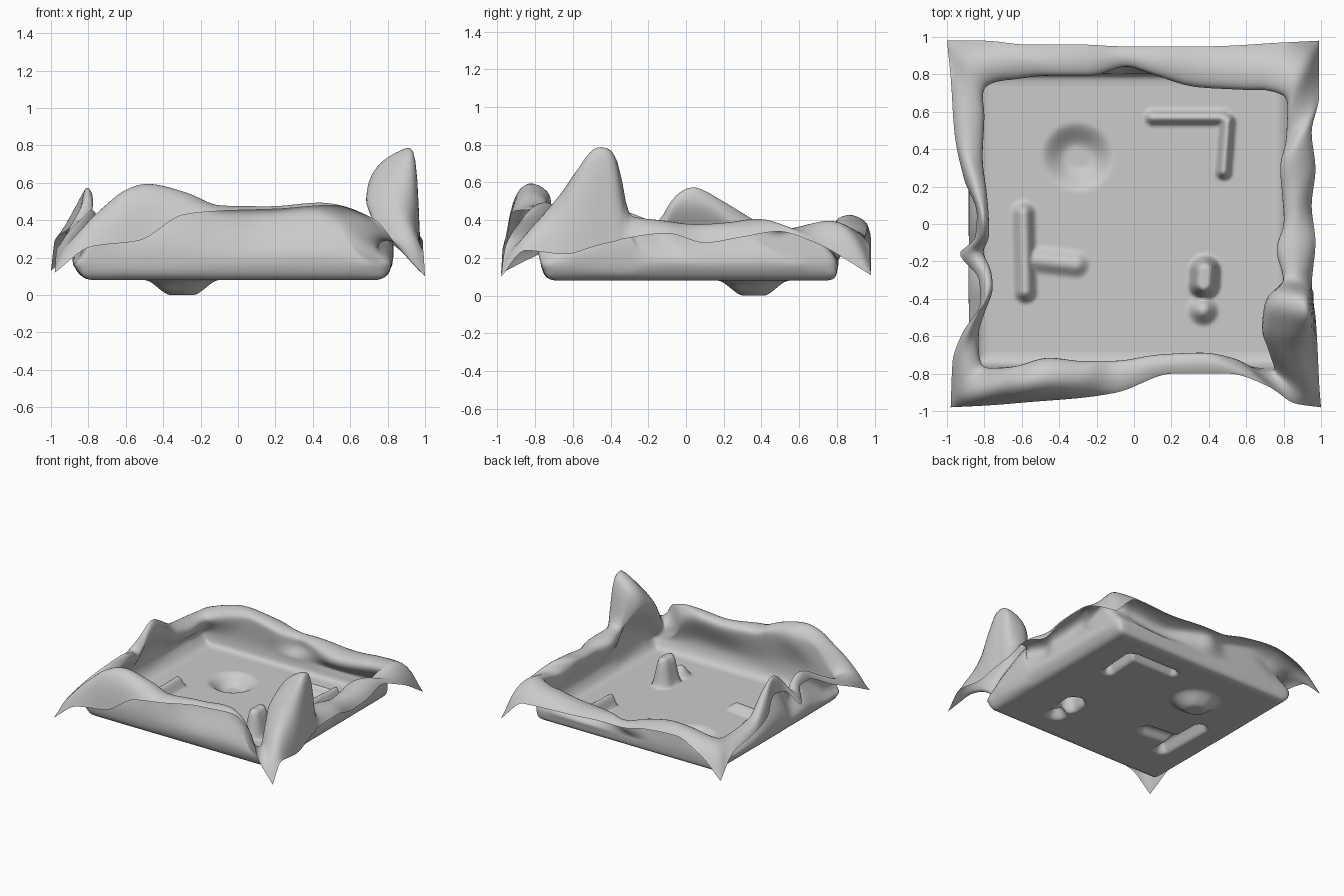
import bpy, bmesh, math
from mathutils import Vector

if "Cube" in bpy.data.objects:
    bpy.data.objects.remove(bpy.data.objects["Cube"])

mat = bpy.data.materials.new("plain_grey")
mat.diffuse_color = (0.6, 0.6, 0.6, 1)
mat.use_nodes = True
mat.node_tree.nodes["Principled BSDF"].inputs["Base Color"].default_value = mat.diffuse_color
FLOOR = 0.08

# Rim controls per side, going round anticlockwise:
# (position along side, inner lip distance, ridge height, outer edge distance, edge height)
FRONT = [(-1, .76, .30, .98, .12), (-.8, .75, .50, .97, .26), (-.55, .70, .60, .95, .29),
         (-.3, .72, .55, .93, .43), (-.1, .72, .48, .90, .45), (.2, .69, .475, .80, .46),
         (.5, .68, .495, .80, .48), (.72, .71, .44, .87, .41), (.86, .76, .31, .96, .25),
         (1, .78, .29, .98, .10)]
RIGHT = [(-1, .75, .29, 1.0, .10), (-.87, .70, .43, .99, .24), (-.65, .67, .66, .98, .22),
         (-.5, .68, .78, .97, .26), (-.42, .71, .77, .96, .28), (-.375, .76, .69, .96, .29),
         (-.345, .79, .43, .95, .30), (-.1, .75, .40, .97, .33), (.1, .79, .38, .95, .28),
         (.3, .78, .39, .97, .31), (.5, .77, .41, .95, .34), (.7, .80, .36, .99, .28),
         (1, .81, .42, .99, .11)]
BACK = [(-1, .66, .42, .98, .11), (-.8, .70, .38, .97, .28), (-.4, .72, .34, .95, .29),
        (-.1, .79, .35, .95, .31), (.06, .83, .34, .95, .31), (.3, .78, .39, .96, .36),
        (.58, .78, .43, .96, .38), (.8, .76, .41, .98, .30), (1, .72, .37, .98, .13)]
LEFT = [(-1, .79, .37, 1.0, .13), (-.8, .79, .35, .98, .29), (-.5, .80, .38, .96, .32),
        (-.25, .78, .50, .91, .35), (-.05, .77, .58, .84, .44), (.08, .77, .51, .85, .42),
        (.16, .80, .39, .93, .30), (.3, .76, .43, .83, .38), (.42, .75, .46, .82, .38),
        (.6, .79, .38, .92, .30), (.75, .82, .32, .97, .24), (1, .80, .30, .98, .12)]
# table, floor half-size, outward bulge of the wall
SIDES = [(FRONT, .735, .035), (RIGHT, .78, .045), (BACK, .79, .015), (LEFT, .825, .055)]


def hermite(tab, u):
    """Smooth curve through the control rows of a side."""
    n = len(tab)
    k = next((i for i in range(n - 1) if u <= tab[i + 1][0] + 1e-9), n - 2)

    def slope(i, c):
        if 0 < i < n - 1:
            a = (tab[i][c] - tab[i - 1][c]) / (tab[i][0] - tab[i - 1][0])
            b = (tab[i + 1][c] - tab[i][c]) / (tab[i + 1][0] - tab[i][0])
            return 2 * a * b / (a + b) if a * b > 0 else 0
        a, b = max(i - 1, 0), min(i + 1, n - 1)
        return (tab[b][c] - tab[a][c]) / (tab[b][0] - tab[a][0])
    h = tab[k + 1][0] - tab[k][0]
    t = (u - tab[k][0]) / h
    return [(2*t**3 - 3*t**2 + 1) * tab[k][c] + (t**3 - 2*t**2 + t) * h * slope(k, c)
            + (3*t**2 - 2*t**3) * tab[k + 1][c] + (t**3 - t**2) * h * slope(k + 1, c)
            for c in range(1, 5)]


def profile(tab, base, bulge, u):
    """Cross-section from floor edge up the wall, over the ridge and down the flap."""
    din, zr, dout, ze = hermite(tab, u)
    w, e = dout - din, max(0, zr - .52)      # tall parts lean outwards
    f = min(.95, .6 + 1.3 * e)
    pts = [(base - .05, FLOOR), (base, FLOOR + .012), (base + bulge * .9, FLOOR + .07),
           (base + bulge, FLOOR + .4 * (zr - FLOOR)), (din + .015, zr - .09 - .6 * e),
           (din + (.10 + .4 * e) * w, zr - .025 - .25 * e), (din + (.48 + .8 * e) * w, zr),
           (din + (.83 + .4 * e) * w, f * zr + (1 - f) * ze), (dout, ze)]
    p = [Vector(q) for q in pts]
    out = []
    for i in range(len(p) - 1):
        a, b = p[max(i - 1, 0)], p[min(i + 2, len(p) - 1)]
        for s in range(4):
            t = s / 4
            m0, m1 = (p[i + 1] - a) / 2, (b - p[i]) / 2
            out.append(p[i] * (2*t**3 - 3*t**2 + 1) + m0 * (t**3 - 2*t**2 + t)
                       + p[i + 1] * (3*t**2 - 2*t**3) + m1 * (t**3 - t**2))
        if i == 0:
            for q in out:
                q.y = max(q.y, FLOOR)
    return out + [p[-1]]


def finish(name, bm):
    me = bpy.data.meshes.new(name)
    bm.to_mesh(me)
    bm.free()
    me.materials.append(mat)
    me.shade_smooth()
    bpy.context.collection.objects.link(bpy.data.objects.new(name, me))


# Wavy wall and draped rim
bm = bmesh.new()
N = 80
columns = []
for s, side in enumerate(SIDES):
    before = profile(*SIDES[s - 1], 1)
    after = profile(*SIDES[(s + 1) % 4], -1)
    for j in range(N):
        u = -1 + 2 * j / N
        col = []
        for q, lo, hi in zip(profile(*side, u), before, after):
            x, y = -lo.x + (u + 1) / 2 * (hi.x + lo.x), -q.x
            for _ in range(s):
                x, y = -y, x
            col.append(bm.verts.new((x, y, q.y)))
        columns.append(col)
for a, b in zip(columns, columns[1:] + columns[:1]):
    for k in range(len(a) - 1):
        bm.faces.new((a[k], b[k], b[k + 1], a[k + 1]))
bm.normal_update()
inner = [v for v in bm.verts if not v.is_boundary]
corner = [v for v in inner if abs(v.co.x) > .66 and abs(v.co.y) > .62 and v.co.z > .12]
for verts, times in ((corner, 14), (inner, 4)):
    for _ in range(times):
        bmesh.ops.smooth_vert(bm, verts=verts, factor=0.5, use_axis_x=True, use_axis_y=True, use_axis_z=True)
bmesh.ops.recalc_face_normals(bm, faces=bm.faces)
low = min(bm.faces, key=lambda f: f.calc_center_median().xy.length)
if low.normal.z < 0:
    bmesh.ops.reverse_faces(bm, faces=bm.faces)
finish("wavy_rim", bm)


# Floor with raised ridges, a peg and a round dent
def bump(x, y, ax, ay, bx, by, r, h, soft=.6):
    """Rounded ridge of half-width r along a segment."""
    p, a, d = Vector((x, y)), Vector((ax, ay)), Vector((bx - ax, by - ay))
    t = max(0, min(1, (p - a).dot(d) / max(d.length_squared, 1e-9)))
    e = (p - a - d * t).length / r
    if e >= 1:
        return 0
    f = min(1, (1 - e) / soft)
    return h * f * f * (3 - 2 * f)


RIDGES = [(.10, .57, .47, .57, .05, .06, .9), (.50, .55, .48, .28, .05, .10, .9),
          (-.59, .06, -.58, -.36, .07, .08, .9), (-.53, -.19, -.31, -.215, .08, .045, .9),
          (.37, -.46, .37, -.46, .09, .08, .9), (.38, -.25, .375, -.32, .09, .22, .7)]


def height(x, y):
    z = FLOOR + max(bump(x, y, *r) for r in RIDGES)
    return z + bump(x, y, -.31, .36, -.29, .355, .19, -.08, .75)


bm = bmesh.new()
x0, x1, y0, y1 = -.775, .73, -.685, .74
nx, ny = 120, 110
grid = [[None] * (ny + 1) for _ in range(nx + 1)]
for i in range(nx + 1):
    for j in range(ny + 1):
        x, y = x0 + (x1 - x0) * i / nx, y0 + (y1 - y0) * j / ny
        grid[i][j] = bm.verts.new((x, y, height(x, y)))
for i in range(nx):
    for j in range(ny):
        bm.faces.new((grid[i][j], grid[i + 1][j], grid[i + 1][j + 1], grid[i][j + 1]))
finish("floor", bm)
